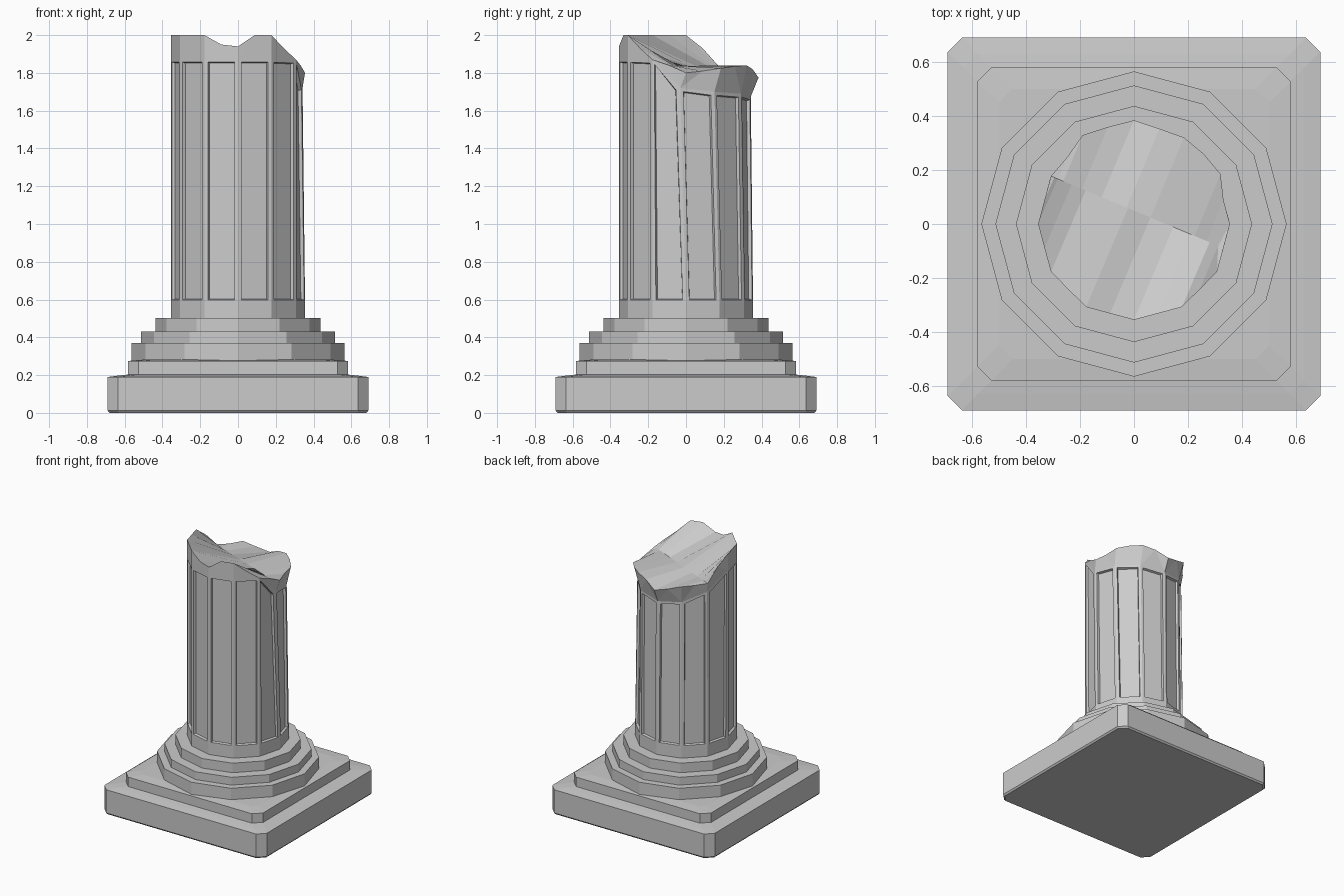
import bpy, bmesh
from math import sin, cos, radians
from mathutils import Vector

if "Cube" in bpy.data.objects:
    bpy.data.objects.remove(bpy.data.objects["Cube"])


def finish(name, bm):
    bmesh.ops.recalc_face_normals(bm, faces=bm.faces[:])
    me = bpy.data.meshes.new(name)
    bm.to_mesh(me)
    bm.free()
    ob = bpy.data.objects.new(name, me)
    bpy.context.collection.objects.link(ob)
    return ob


def loft(name, rings):
    """Closed solid through rings of equal point count."""
    bm = bmesh.new()
    vs = [[bm.verts.new(p) for p in r] for r in rings]
    n = len(vs[0])
    for a, b in zip(vs, vs[1:]):
        for i in range(n):
            bm.faces.new((a[i], a[(i + 1) % n], b[(i + 1) % n], b[i]))
    bm.faces.new(vs[0][::-1])
    bm.faces.new(vs[-1])
    return finish(name, bm)


def square(h, c, z):
    """Square outline of half size h with corners cut by c."""
    k = h - c
    return [(x, y, z) for x, y in ((h, -k), (h, k), (k, h), (-k, h),
                                   (-h, k), (-h, -k), (-k, -h), (k, -h))]


def polar(r, deg, z):
    return Vector((r * cos(radians(deg)), r * sin(radians(deg)), z))


# Square plinths
loft("lower_plinth", [square(.68, .05, 0), square(.69, .054, .012),
                      square(.69, .054, .19), square(.63, .05, .198),
                      square(.55, .05, .206)])
loft("upper_plinth", [square(.582, .056, .195), square(.582, .056, .275),
                      square(.50, .05, .282)])

# Twelve-sided stepped base
steps = [(.565, .27, .37), (.513, .365, .43), (.437, .425, .503)]
loft("stepped_base", [[polar(r, 30 * i, z) for i in range(12)]
                      for r, a, b in steps for z in (a if r > .56 else a + .005, b)])

# Broken shaft: bottom, panel bottom, panel top and jagged rim
bm = bmesh.new()
panel_z = [1.72, 1.70, 1.69, 1.675, 1.695, 1.76, 1.875, 1.875, 1.875, 1.875, 1.875, 1.87]
turn = [-5, -4, -2] + [0] * 9
rim_z = [1.80, 1.81, 1.825, 1.835, 1.84, 1.82, 1.775, 1.80, 1.83, 1.825, 1.83, 1.93,
         2.0, 2.0, 2.0, 2.0, 2.0, 1.95, 1.94, 2.0, 2.0, 1.93, 1.87, 1.84]
rim_r = {3: .366, 4: .37, 5: .365, 6: .384, 7: .372, 8: .38, 9: .35, 2: .37}
A = [bm.verts.new(polar(.355, 30 * i, .49)) for i in range(12)]
B = [bm.verts.new(polar(.355, 30 * i, .58)) for i in range(12)]
C = [bm.verts.new(polar(.343 if i < 6 else .355, 30 * i + turn[i], panel_z[i]))
     for i in range(12)]
D = [bm.verts.new(polar(rim_r.get(i, .355 if i % 2 == 0 else .343), 15 * i, rim_z[i]))
     for i in range(24)]
panels = []
for i in range(12):
    j = (i + 1) % 12
    bm.faces.new((A[i], A[j], B[j], B[i]))
    panels.append(bm.faces.new((B[i], B[j], C[j], C[i])))
    m, e = D[2 * i + 1], D[(2 * i + 2) % 24]
    bm.faces.new((C[i], C[j], m))
    bm.faces.new((C[i], m, D[2 * i]))
    bm.faces.new((C[j], e, m))
bm.faces.new(A[::-1])

# Broken top: two slopes meeting at a crease between rim points 10 and 23
p, q = D[10], D[23]
axis = q.co - p.co


def strip(loop):
    """Join a run of rim points to their projections on the crease."""
    prev_r, prev_c, last = p, p, 0.0
    for v in loop:
        t = (v.co - p.co).dot(axis) / axis.length_squared
        t = min(max(t, last), .97)
        if t > last + .01:
            c = bm.verts.new(p.co + axis * t)
            last = t
        else:
            c = prev_c
        ring = [x for k, x in enumerate((prev_r, v, c, prev_c))
                if x not in (prev_r, v, c, prev_c)[:k]]
        if len(ring) > 2:
            bm.faces.new(ring)
        prev_r, prev_c = v, c
    bm.faces.new((prev_r, q, prev_c))


strip(D[11:23])
strip(D[9::-1])

# Recessed flutes
bm.normal_update()
bmesh.ops.inset_individual(bm, faces=panels, thickness=.026)
bmesh.ops.inset_individual(bm, faces=panels, thickness=.007, depth=-.017)
finish("broken_shaft", bm)
